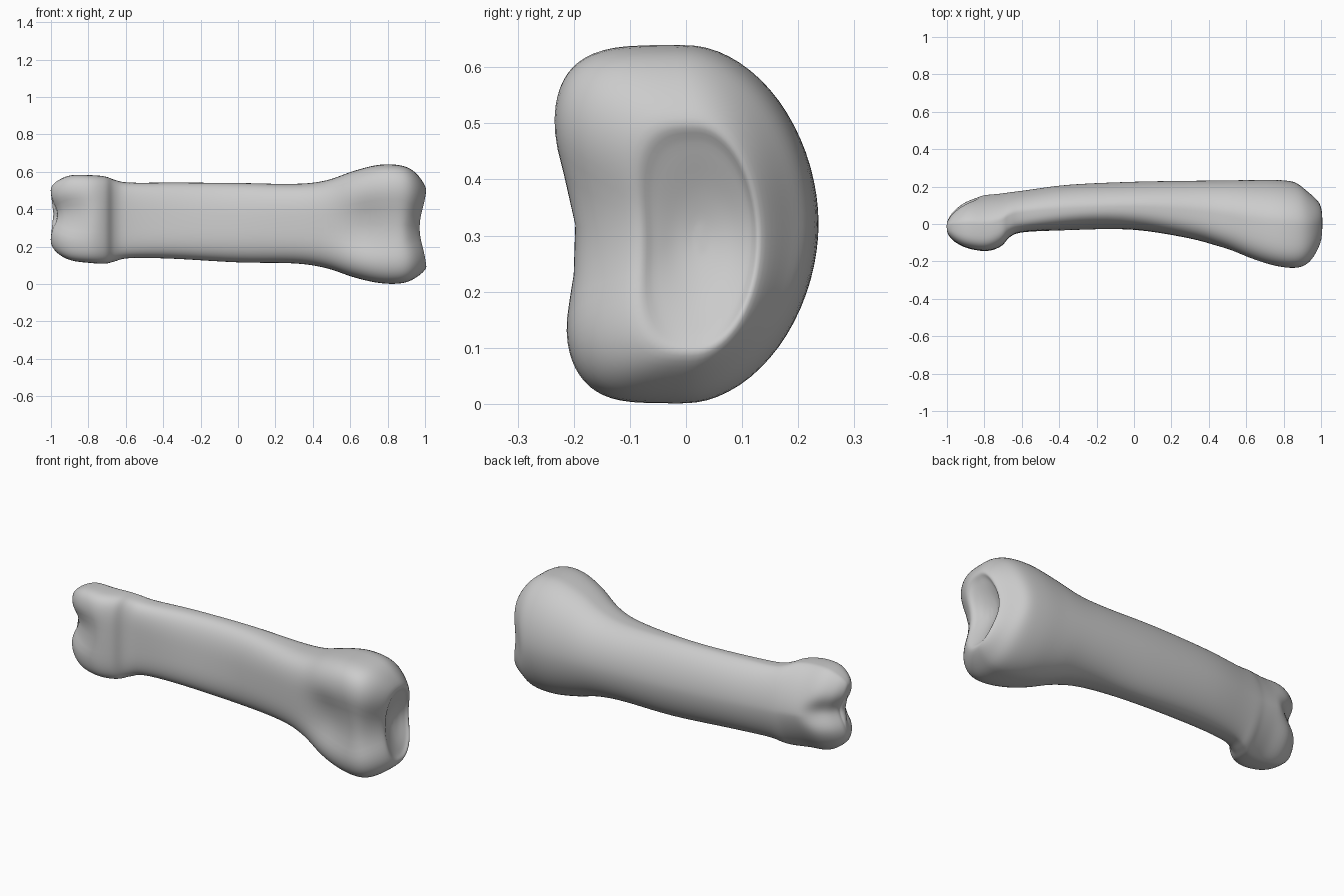
import bpy
import bmesh
import math

if "Cube" in bpy.data.objects:
    bpy.data.objects.remove(bpy.data.objects["Cube"], do_unlink=True)

# Stations along the bone: x, bottom, top, front, back, front squareness, back squareness
STATIONS = [
    (-1.003, .27, .48, -.025, .01, .7, 1),
    (-.998, .21, .52, -.06, .04, .6, 1.1),
    (-.96, .16, .555, -.1, .1, .5, 1.25),
    (-.89, .125, .582, -.133, .147, .45, 1.3),
    (-.79, .112, .582, -.147, .156, .45, 1.3),
    (-.71, .108, .575, -.12, .163, .5, 1.25),
    (-.66, .12, .557, -.068, .17, .5, 1.2),
    (-.58, .138, .542, -.045, .18, .55, 1.15),
    (-.35, .135, .542, -.04, .21, .65, 1.1),
    (0, .115, .54, -.035, .226, .7, 1.1),
    (.3, .11, .535, -.078, .231, .65, 1.05),
    (.47, .085, .553, -.128, .233, .6, 1.05),
    (.62, .035, .605, -.193, .235, .55, 1.05),
    (.76, .004, .638, -.228, .236, .5, 1.05),
    (.88, .004, .632, -.235, .222, .48, 1.05),
    (.955, .035, .59, -.2, .182, .55, 1.05),
    (1.01, .085, .51, -.115, .135, .65, 1),
    (1.0, .125, .465, -.075, .115, .75, 1),
    (.985, .2, .39, -.03, .08, 1, 1),
    (.978, .27, .32, .01, .04, 1, 1),
]
STEPS, SIDES = 5, 72


def spline(a, b, c, d, t):
    return b + .5 * t * (c - a + t * (2 * a - 5 * b + 4 * c - d + t * (3 * (b - c) + d - a)))


def ramp(v, lo, hi):
    t = min(1, max(0, (v - lo) / (hi - lo)))
    return t * t * (3 - 2 * t)


def bump(v, centre, width):
    return math.exp(-((v - centre) / width) ** 2)


def power(v, e):
    return math.copysign(abs(v) ** e, v)


def bone_point(row, angle):
    x, low, high, front, back, ef, eb = row
    c, s = math.cos(angle), math.sin(angle)
    e = ef if s < 0 else eb
    z = (low + high) / 2 + (high - low) / 2 * power(c, e)
    y = (front + back) / 2 + (back - front) / 2 * power(s, e)
    facing = max(0, -s) ** .5 * (back - front) / .45
    # Groove between the two knuckles, shorter on the back
    y *= 1 - .3 * bump(z, .37, .075) * ramp(-x, .72 if s < 0 else .8, .95)
    # Valley between the two front lobes of the broad end
    y += (.042 + .02 * bump(x, .66, .14)) * facing * bump(z, .3, .13) * ramp(x, .4, .7)
    y += .045 * facing * (.32 - z) * ramp(x, .5, .8)
    # Lower ridge of the shaft stands further forward than the upper one
    y += .16 * facing * (z - .2) * bump(x, -.25, .3)
    # Notched narrow end and saddle-shaped socket
    x += .04 * bump(z, .37, .07) * ramp(-x, .72, 1)
    x -= .042 * bump(z, .3, .14) * ramp(x, .8, .98)
    return x, y, z


# Interpolated rows
rows = []
last = len(STATIONS) - 1
for i in range(last):
    quad = [STATIONS[min(last, max(0, i + k))] for k in (-1, 0, 1, 2)]
    for j in range(STEPS):
        rows.append([spline(*vals, j / STEPS) for vals in zip(*quad)])
rows.append(STATIONS[-1])

# Loft the bone
bm = bmesh.new()
rings = [[bm.verts.new(bone_point(r, math.tau * k / SIDES)) for k in range(SIDES)] for r in rows]
for a, b in zip(rings, rings[1:]):
    for k in range(SIDES):
        n = (k + 1) % SIDES
        bm.faces.new((a[k], a[n], b[n], b[k]))
for ring in (rings[0], rings[-1]):
    centre = bm.verts.new(sum((v.co for v in ring), ring[0].co * 0) / SIDES)
    for k in range(SIDES):
        bm.faces.new((ring[k], ring[(k + 1) % SIDES], centre))
bmesh.ops.recalc_face_normals(bm, faces=bm.faces)
mesh = bpy.data.meshes.new("finger_bone")
bm.to_mesh(mesh)
bm.free()
bone = bpy.data.objects.new("finger_bone", mesh)
bpy.context.collection.objects.link(bone)

# Soften the lofted surface
smooth = bone.modifiers.new("soften", 'SMOOTH')
smooth.factor, smooth.iterations = .5, 3

# Grey bone colour
mat = bpy.data.materials.new("bone_grey")
mat.use_nodes = True
colour = (.6, .6, .6, 1)
mat.diffuse_color = colour
mat.node_tree.nodes["Principled BSDF"].inputs["Base Color"].default_value = colour
mesh.materials.append(mat)

bpy.ops.object.select_all(action='DESELECT')
bone.select_set(True)
bpy.context.view_layer.objects.active = bone
bpy.ops.object.shade_smooth_by_angle(angle=math.radians(60))
